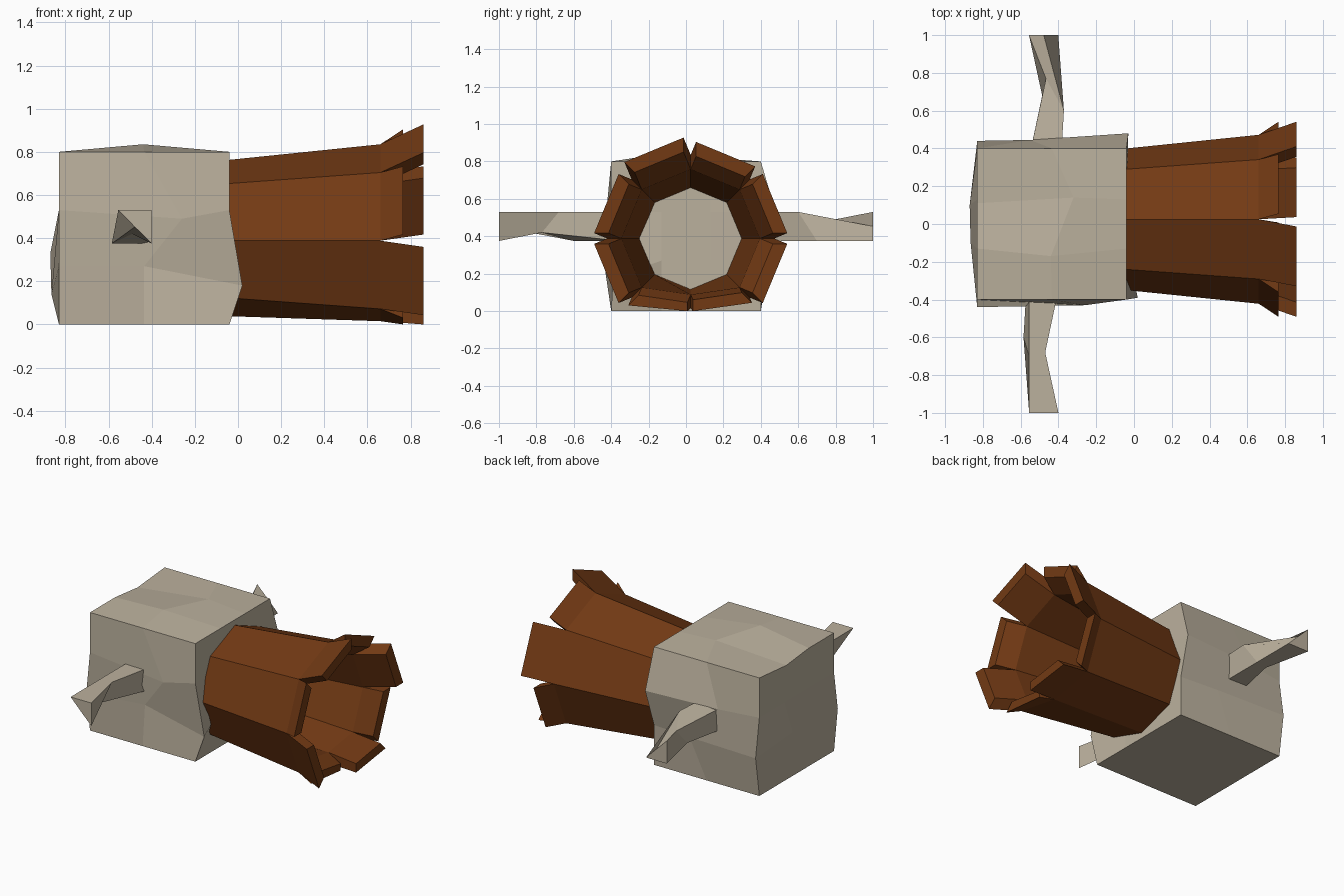
import bpy, bmesh
from math import sin, cos, pi
from mathutils import Vector

if "Cube" in bpy.data.objects:
    bpy.data.objects.remove(bpy.data.objects["Cube"])


def material(name, color):
    m = bpy.data.materials.new(name)
    m.diffuse_color = (*color, 1)
    m.use_nodes = True
    m.node_tree.nodes["Principled BSDF"].inputs["Base Color"].default_value = m.diffuse_color
    return m


STONE = material("pale_stone", (0.50, 0.44, 0.34))
WOOD = material("brown_wood", (0.17, 0.042, 0.007))


def finish(name, bm, mat):
    bmesh.ops.remove_doubles(bm, verts=bm.verts, dist=1e-4)
    bmesh.ops.recalc_face_normals(bm, faces=bm.faces)
    me = bpy.data.meshes.new(name)
    bm.to_mesh(me)
    bm.free()
    me.materials.append(mat)
    ob = bpy.data.objects.new(name, me)
    bpy.context.collection.objects.link(ob)


def quad(bm, pts):
    bm.faces.new([bm.verts.new(p) for p in pts])


# Rough-hewn block: a 2 x 3 x 3 gridded box with a few nudged points
XS, YS, ZS = (-.83, -.435, -.04), (-.4, -.13, .13, .4), (0, .27, .53, .8)
NUDGED = {
    (1, 0, 1): (-.435, -.375, .27), (1, 0, 2): (-.26, -.43, .49),
    (2, 0, 1): (.02, -.39, .18), (0, 0, 1): (-.83, -.44, .27),
    (0, 3, 1): (-.83, .44, .27), (1, 3, 2): (-.55, .445, .53),
    (1, 3, 1): (-.32, .42, .27), (2, 3, 2): (-.03, .48, .53),
    (1, 1, 3): (-.44, -.17, .835), (1, 2, 3): (-.32, .14, .82),
    (0, 2, 3): (-.83, .11, .775), (0, 2, 1): (-.87, .10, .33),
    (0, 1, 1): (-.865, -.1, .14),
}


def block_point(idx):
    i, j, k = idx
    return NUDGED.get(idx, (XS[i], YS[j], ZS[k]))


bm = bmesh.new()
dims = (2, 3, 3)
for axis in range(3):
    u, v = [a for a in range(3) if a != axis]
    for side in (0, dims[axis]):
        for a in range(dims[u]):
            for b in range(dims[v]):
                pts = []
                for da, db in ((0, 0), (1, 0), (1, 1), (0, 1)):
                    idx = [0, 0, 0]
                    idx[axis], idx[u], idx[v] = side, a + da, b + db
                    pts.append(block_point(tuple(idx)))
                quad(bm, pts)
finish("block", bm, STONE)

# Side spikes: a kinked four-sided loft, and its point reflection
SPIKE = [
    [(-.555, -.35, .53), (-.40, -.35, .53), (-.40, -.35, .375), (-.57, -.35, .375)],
    [(-.555, -.70, .53), (-.47, -.68, .53), (-.49, -.77, .42), (-.585, -.60, .375)],
    [(-.555, -1, .53), (-.40, -1, .53), (-.40, -1, .375), (-.478, -1, .452)],
]
PIVOT = Vector((-.478, 0, .4525))
for name, flip in (("front_spike", False), ("back_spike", True)):
    secs = [[2 * PIVOT - Vector(p) if flip else Vector(p) for p in s] for s in SPIKE]
    bm = bmesh.new()
    for s0, s1 in zip(secs, secs[1:]):
        for i in range(4):
            j = (i + 1) % 4
            quad(bm, (s0[i], s0[j], s1[j], s1[i]))
    quad(bm, secs[0])
    quad(bm, secs[-1])
    finish(name, bm, STONE)

# Flaring octagonal wooden barrel ending in splayed, alternating staves
CY, CZ = .025, .388


def ring(x, r, r_bottom):
    return [Vector((x, CY + cos(i * pi / 4) * (r_bottom if i == 6 else r),
                    CZ + sin(i * pi / 4) * (r_bottom if i == 6 else r))) for i in range(8)]


out0, in0 = ring(-.04, .375, .35), ring(-.04, .272, .272)
out1, in1 = ring(.66, .447, .373), ring(.66, .37, .30)
PUSH = (.075, .075, .10, .075, .075, .045, .03, .075)

bm = bmesh.new()
for i in range(8):
    j = (i + 1) % 8
    quad(bm, (out0[i], out0[j], out1[j], out1[i]))
    quad(bm, (in0[i], in0[j], in1[j], in1[i]))
    quad(bm, (out0[i], out0[j], in0[j], in0[i]))
    # stave tip, pushed straight outwards
    a = (i + .5) * pi / 4
    start = [out1[i], out1[j], in1[j], in1[i]]
    tip = [p + Vector((.20 if i % 2 == 0 else .105, cos(a) * PUSH[i], sin(a) * PUSH[i]))
           for p in start]
    for p in tip:
        p.z = max(p.z, 0)
    for k in range(4):
        n = (k + 1) % 4
        quad(bm, (start[k], start[n], tip[n], tip[k])) if k != 4 else None
    quad(bm, tip)
finish("stave_barrel", bm, WOOD)
